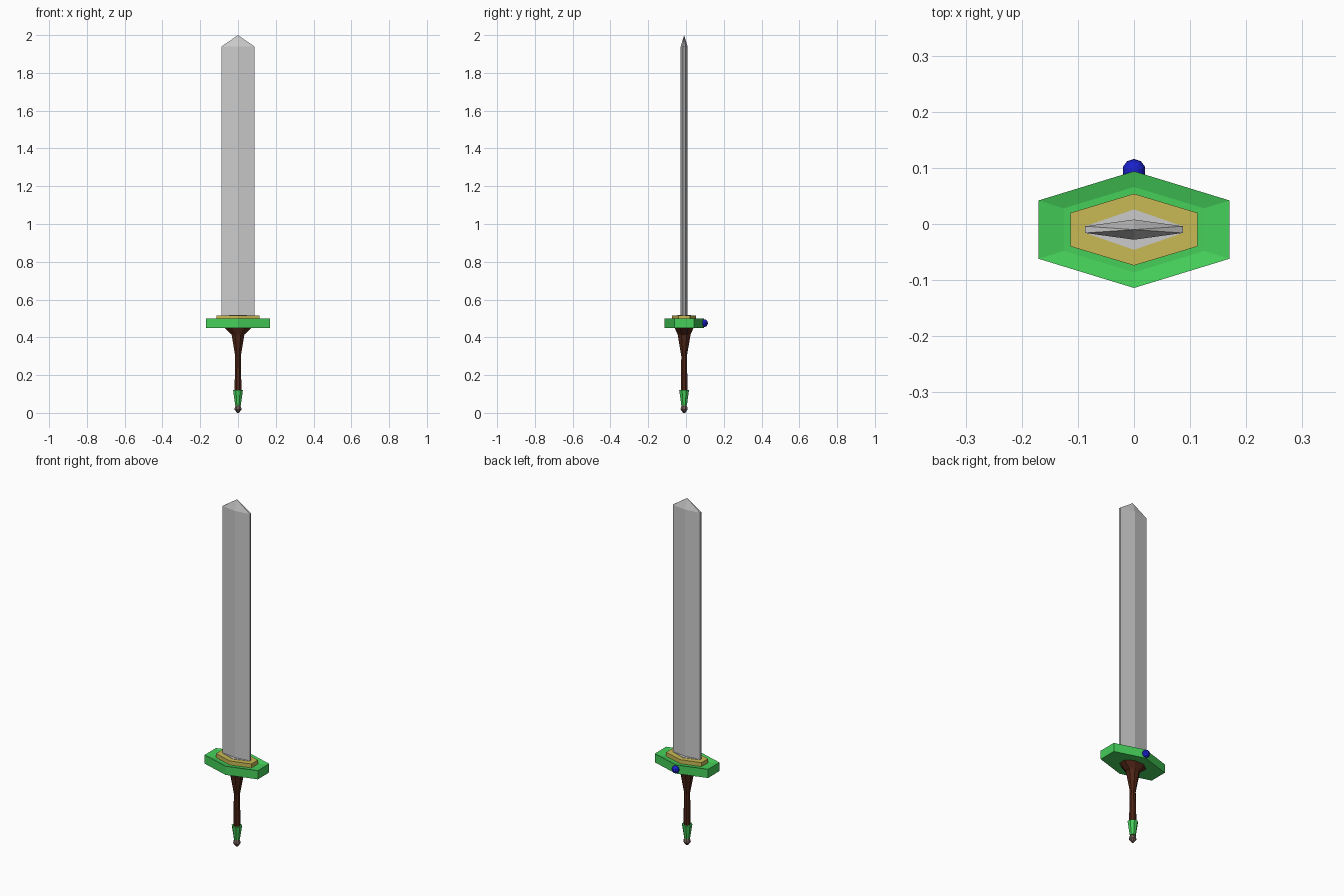
import bpy, bmesh, math

if "Cube" in bpy.data.objects:
    bpy.data.objects.remove(bpy.data.objects["Cube"])

CY = -0.01  # depth centre of the sword body


def paint(obj, color):
    if color:
        mat = bpy.data.materials.new(obj.name + "_colour")
        mat.diffuse_color = (*color, 1)
        mat.use_nodes = True
        mat.node_tree.nodes["Principled BSDF"].inputs["Base Color"].default_value = mat.diffuse_color
        obj.data.materials.append(mat)


def hexagon(x, side, tip):
    """Flattened hexagon: blunt ends at +-x, ridge points at +-tip."""
    return [(x, -side), (x, side), (0, tip), (-x, side), (-x, -side), (0, -tip)]


def ngon(n, rx, ry):
    return [(rx * math.cos(2 * math.pi * (i + .5) / n),
             ry * math.sin(2 * math.pi * (i + .5) / n)) for i in range(n)]


def loft(name, sections, color=None, apex=None):
    """Skin a stack of (z, outline) sections; close with caps or a point."""
    bm = bmesh.new()
    rings = [[bm.verts.new((x, y + CY, z)) for x, y in outline] for z, outline in sections]
    n = len(rings[0])
    for a, b in zip(rings, rings[1:]):
        for i in range(n):
            j = (i + 1) % n
            bm.faces.new((a[i], a[j], b[j], b[i]))
    bm.faces.new(rings[0][::-1])
    if apex:
        point = bm.verts.new((0, CY, apex))
        for i in range(n):
            bm.faces.new((rings[-1][i], rings[-1][(i + 1) % n], point))
    else:
        bm.faces.new(rings[-1])
    bmesh.ops.recalc_face_normals(bm, faces=bm.faces[:])
    mesh = bpy.data.meshes.new(name)
    bm.to_mesh(mesh)
    bm.free()
    obj = bpy.data.objects.new(name, mesh)
    bpy.context.collection.objects.link(obj)
    paint(obj, color)
    return obj


GREEN, GOLD = (.06, .62, .10), (.58, .48, .09)
BROWN, BLUE = (.075, .018, .008), (.01, .015, .6)

# Blade with a pointed tip, and the flat socket at its root
blade = hexagon(.087, .006, .018)
loft("blade", [(.5, blade), (1.94, blade)], apex=2.0)
socket = hexagon(.087, .006, .036)
loft("blade_socket", [(.5, socket), (.517, socket)])

# Gold collar and slightly dished green guard
collar = hexagon(.113, .03, .064)
loft("collar", [(.485, collar), (.515, collar)], GOLD)
guard = hexagon(.17, .052, .104)
loft("guard", [(.45, guard), (.5, guard), (.492, hexagon(.125, .038, .076))], GREEN)

# Flared grip
loft("grip", [(z, ngon(8, rx, ry)) for z, rx, ry in (
    (.1, .019, .019), (.16, .019, .019), (.3, .016, .016),
    (.415, .037, .037), (.452, .08, .055))], BROWN)

# Pommel sleeve and small end stud
loft("pommel", [(.04, ngon(8, .016, .016)), (.12, ngon(8, .028, .028))], GREEN)
loft("end_stud", [(z, ngon(8, r, r)) for z, r in (
    (0, .006), (.018, .02), (.03, .018), (.042, .012))], (.17, .11, .10))

# Blue jewel on the back of the guard
bpy.ops.mesh.primitive_uv_sphere_add(segments=10, ring_count=8, radius=.021, location=(0, .095, .475))
jewel = bpy.context.object
jewel.name = "jewel"
paint(jewel, BLUE)
